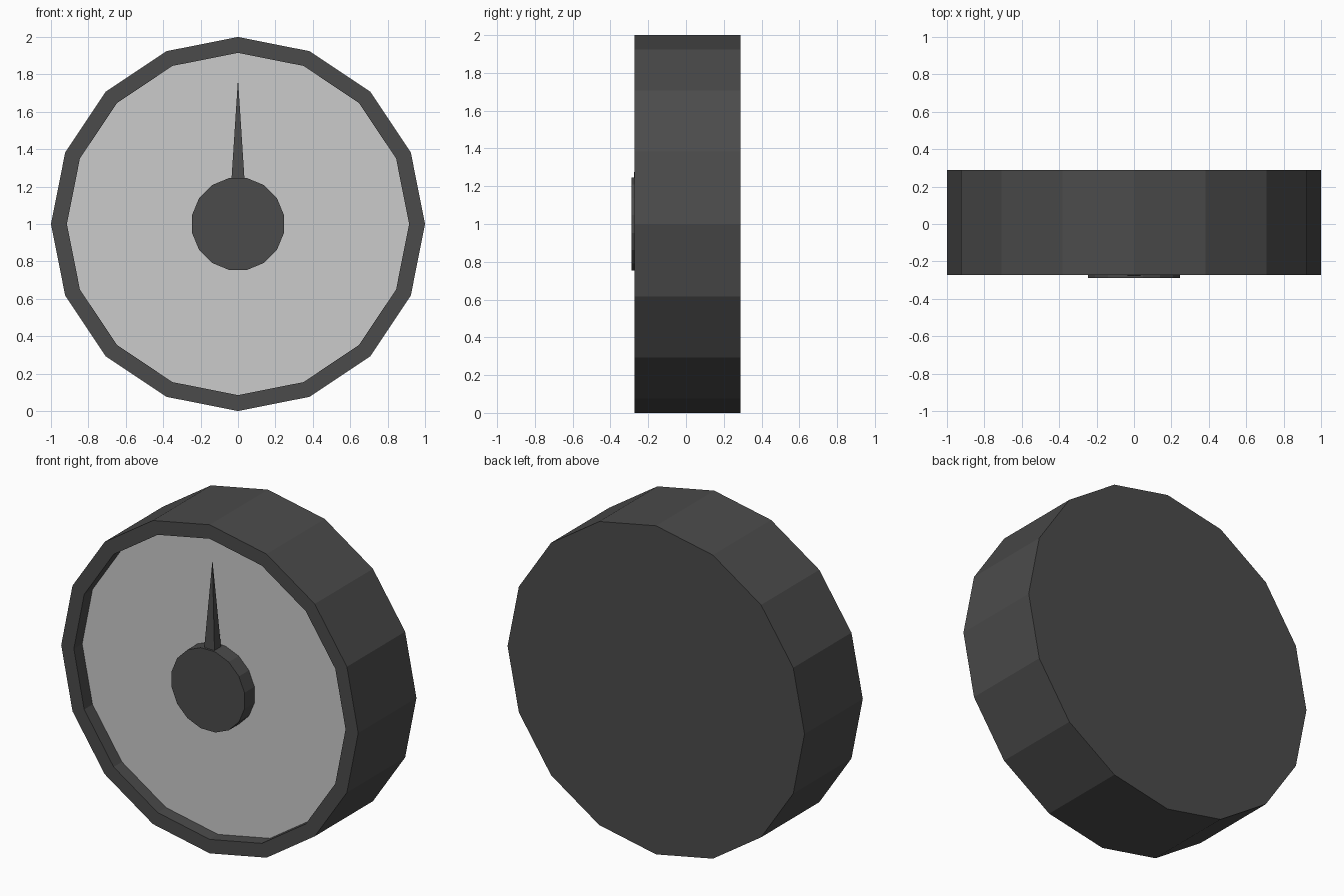
import bpy, bmesh
from math import sin, cos, pi

if "Cube" in bpy.data.objects:
    bpy.data.objects.remove(bpy.data.objects["Cube"])

CENTRE_Z = 1.0
DIAL_Y = -0.192


def material(name, value):
    m = bpy.data.materials.new(name)
    m.diffuse_color = (value, value, value, 1)
    m.use_nodes = True
    m.node_tree.nodes["Principled BSDF"].inputs["Base Color"].default_value = m.diffuse_color
    return m


def finish(name, bm, mat):
    bmesh.ops.recalc_face_normals(bm, faces=bm.faces)
    mesh = bpy.data.meshes.new(name)
    bm.to_mesh(mesh)
    bm.free()
    mesh.materials.append(mat)
    ob = bpy.data.objects.new(name, mesh)
    bpy.context.collection.objects.link(ob)
    return ob


def turned(name, profile, mat, sides=16, turn=0.0):
    """Loft (radius, y) rings about the y axis and cap both ends."""
    bm = bmesh.new()
    rings = []
    for r, y in profile:
        angles = [turn + 2 * pi * i / sides for i in range(sides)]
        rings.append([bm.verts.new((r * cos(a), y, CENTRE_Z + r * sin(a))) for a in angles])
    for lo, hi in zip(rings, rings[1:]):
        for i in range(sides):
            j = (i + 1) % sides
            bm.faces.new((lo[i], lo[j], hi[j], hi[i]))
    bm.faces.new(rings[0])
    bm.faces.new(rings[-1])
    return finish(name, bm, mat)


dark = material("dark_grey", 0.07)
light = material("light_grey", 0.8)

# Casing: flat back, outer wall, front rim, recess wall and floor
turned("casing", [(1.0, 0.288), (1.0, -0.272), (0.915, -0.272), (0.915, DIAL_Y + 0.02)], dark)

# Light dial plate set into the recess
turned("dial_plate", [(0.915, DIAL_Y + 0.02), (0.915, DIAL_Y)], light)

# Central hub, turned half a facet so a flat faces up
turned("hub", [(0.25, DIAL_Y), (0.25, -0.288)], dark, turn=pi / 16)

# Needle: slim four-sided spike from the hub towards the top
bm = bmesh.new()
ny, half = -0.244, 0.036
base = [bm.verts.new((sx * half, ny + sy * 0.033, 1.22))
        for sx, sy in ((-1, -1), (1, -1), (1, 1), (-1, 1))]
tip = bm.verts.new((0, ny - 0.002, 1.775))
bm.faces.new(base)
for i in range(4):
    bm.faces.new((base[i], base[(i + 1) % 4], tip))
finish("needle", bm, dark)
